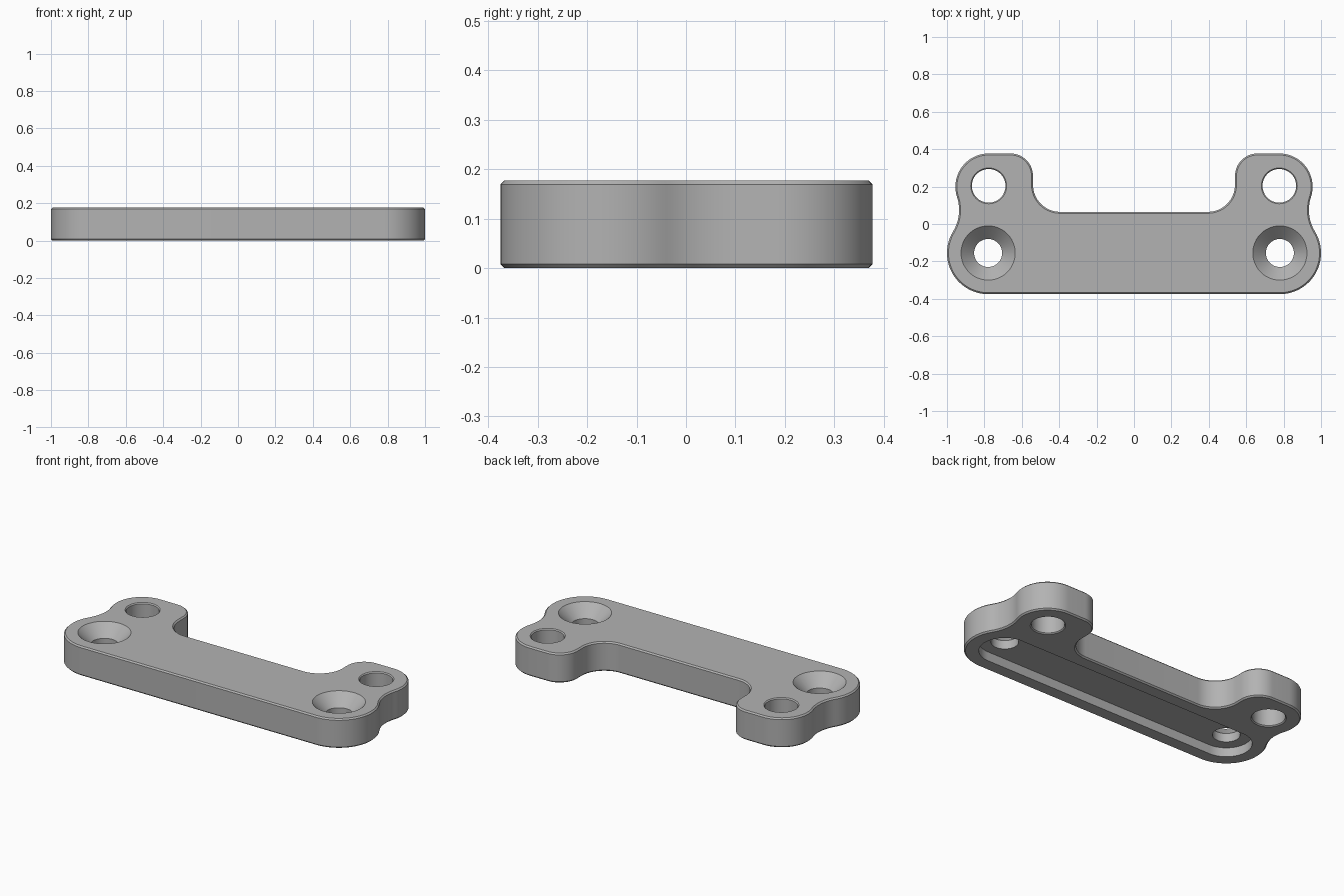
import bpy, bmesh
from math import radians, cos, sin, atan2, hypot, sqrt, pi
from mathutils import Vector

cube = bpy.data.objects.get("Cube")
if cube:
    bpy.data.objects.remove(cube, do_unlink=True)

HEIGHT = 0.177
CHAMFER = 0.008
FRONT = Vector((0.78, -0.155))     # countersunk boss centre
FRONT_R = 0.22
BACK = Vector((0.777, 0.199))      # plain boss centre
BACK_R = 0.178
WAIST_R = 0.22

grey = bpy.data.materials.new("satin grey")
grey.use_nodes = True
grey.diffuse_color = (0.45, 0.45, 0.45, 1)
grey.node_tree.nodes["Principled BSDF"].inputs["Base Color"].default_value = grey.diffuse_color


def arc(centre, radius, start, end, steps=16):
    """Points along an arc, angles in radians."""
    angles = [start + (end - start) * i / steps for i in range(steps + 1)]
    return [Vector((centre[0] + radius * cos(a), centre[1] + radius * sin(a))) for a in angles]


def angle_to(a, b):
    return atan2(b[1] - a[1], b[0] - a[0])


def waist_centre():
    """Centre of the fillet circle touching both bosses on the outside."""
    d = BACK - FRONT
    p, q = FRONT_R + WAIST_R, BACK_R + WAIST_R
    along = (p * p - q * q + d.length_squared) / (2 * d.length)
    u = d.normalized()
    return FRONT + u * along + Vector((u.y, -u.x)) * sqrt(p * p - along * along)


def plate_outline():
    """Counter-clockwise outline: right half plus its mirror image."""
    w = waist_centre()
    half = arc(FRONT, FRONT_R, -pi / 2, angle_to(FRONT, w), 28)
    half += arc(w, WAIST_R, angle_to(w, FRONT) + 2 * pi * (angle_to(w, FRONT) < 0),
                angle_to(w, BACK) + 2 * pi * (angle_to(w, BACK) < 0))[1:]
    half += arc(BACK, BACK_R, angle_to(BACK, w), pi / 2, 24)[1:]
    half += arc((0.66, 0.257), 0.12, pi / 2, pi)              # inner ear corner
    half += arc((0.395, 0.21), 0.145, 0, -pi / 2)             # notch fillet
    return half + [Vector((-p.x, p.y)) for p in reversed(half)]


def slot_outline(radius):
    right = arc(FRONT, radius, -pi / 2, pi / 2, 28)
    return right + [Vector((-p.x, p.y)) for p in reversed(right)]


def inset(points, amount):
    """Move a counter-clockwise outline inwards along its normals."""
    result = []
    for i, p in enumerate(points):
        a = (p - points[i - 1]).normalized()
        b = (points[(i + 1) % len(points)] - p).normalized()
        n = (Vector((-a.y, a.x)) + Vector((-b.y, b.x))).normalized()
        result.append(p + n * amount)
    return result


def loft(name, layers):
    """Solid through stacked (outline, z) layers with equal point counts."""
    bm = bmesh.new()
    rings = [[bm.verts.new((p.x, p.y, z)) for p in pts] for pts, z in layers]
    n = len(rings[0])
    for low, high in zip(rings, rings[1:]):
        for i in range(n):
            j = (i + 1) % n
            bm.faces.new((low[i], low[j], high[j], high[i]))
    bm.faces.new(reversed(rings[0]))
    bm.faces.new(rings[-1])
    mesh = bpy.data.meshes.new(name)
    bm.to_mesh(mesh)
    bm.free()
    mesh.materials.append(grey)
    obj = bpy.data.objects.new(name, mesh)
    bpy.context.collection.objects.link(obj)
    return obj


def round_cutter(name, centre, profile):
    """Turned cutter from (radius, z) pairs."""
    return loft(name, [(arc(centre, r, 0, 2 * pi, 48)[:-1], z) for r, z in profile])


# Plate with chamfered top and bottom rims
outline = plate_outline()
rim = inset(outline, CHAMFER)
plate = loft("mounting_plate", [(rim, 0), (outline, CHAMFER),
                                (outline, HEIGHT - CHAMFER), (rim, HEIGHT)])

# Underside slot, countersunk holes and plain holes
cutters = [loft("slot_cutter", [(slot_outline(0.14), -0.05), (slot_outline(0.14), 0.055)])]
for side in (1, -1):
    cutters.append(round_cutter("countersink_cutter", (side * FRONT.x, FRONT.y),
                                [(0.075, 0.02), (0.075, HEIGHT - 0.07),
                                 (0.145, HEIGHT), (0.145, HEIGHT + 0.05)]))
    cutters.append(round_cutter("plain_hole_cutter", (side * BACK.x, BACK.y + 0.005),
                                [(0.096, -0.05), (0.096, 0), (0.09, 0.006),
                                 (0.09, HEIGHT - 0.006), (0.096, HEIGHT), (0.096, HEIGHT + 0.05)]))

bpy.ops.object.select_all(action="DESELECT")
plate.select_set(True)
bpy.context.view_layer.objects.active = plate
for cutter in cutters:
    cut = plate.modifiers.new(cutter.name, "BOOLEAN")
    cut.operation = "DIFFERENCE"
    cut.solver = "EXACT"
    cut.object = cutter
    bpy.ops.object.modifier_apply(modifier=cut.name)
    bpy.data.objects.remove(cutter, do_unlink=True)

bpy.ops.object.shade_smooth_by_angle(angle=radians(30))
